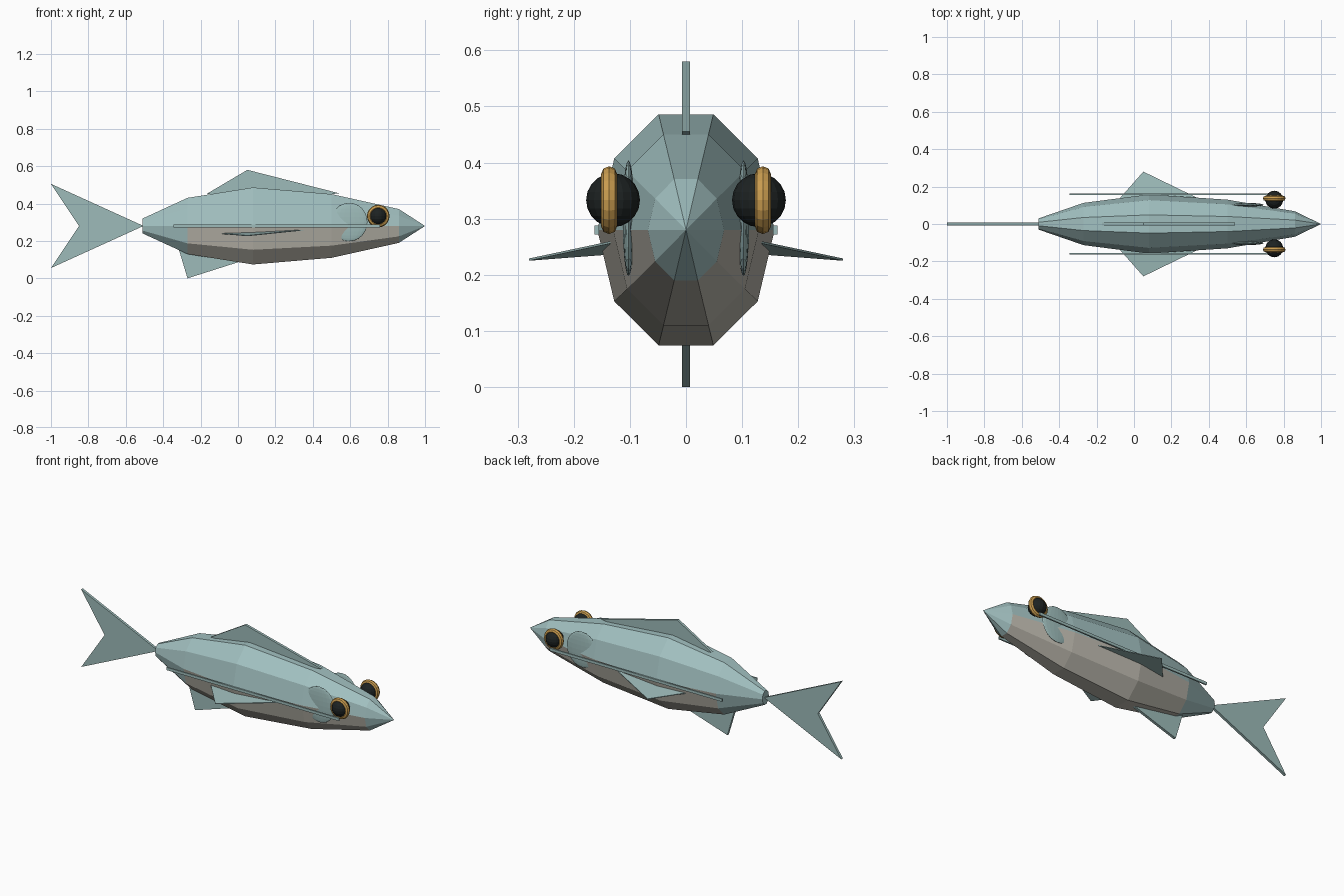
import bpy, bmesh
from math import sin, cos, pi
from mathutils import Matrix, Vector

if "Cube" in bpy.data.objects:
    bpy.data.objects.remove(bpy.data.objects["Cube"])

def material(name, rgb):
    m = bpy.data.materials.new(name)
    m.diffuse_color = (*rgb, 1)
    m.use_nodes = True
    m.node_tree.nodes["Principled BSDF"].inputs["Base Color"].default_value = m.diffuse_color
    return m

TEAL = material("teal_skin", (0.36, 0.53, 0.53))
FIN = material("teal_fin", (0.34, 0.50, 0.49))
BELLY = material("grey_belly", (0.50, 0.48, 0.42))
BLACK = material("eye_black", (0.012, 0.016, 0.016))
GOLD = material("eye_gold", (0.60, 0.34, 0.08))
MID = 0.28  # height of the body axis

def finish(name, bm, *mats):
    bmesh.ops.recalc_face_normals(bm, faces=bm.faces)
    me = bpy.data.meshes.new(name)
    bm.to_mesh(me)
    bm.free()
    for m in mats:
        me.materials.append(m)
    ob = bpy.data.objects.new(name, me)
    bpy.context.collection.objects.link(ob)
    return ob

def plate(name, pts, direction, thick):
    """Flat fin: a polygon thickened evenly about its plane."""
    bm = bmesh.new()
    d = Vector(direction) * thick / 2
    f = bm.faces.new([bm.verts.new(Vector(p) - d) for p in pts])
    new = bmesh.ops.extrude_face_region(bm, geom=[f], use_keep_orig=True)["geom"]
    bmesh.ops.translate(bm, vec=2 * d, verts=[v for v in new if isinstance(v, bmesh.types.BMVert)])
    return finish(name, bm, FIN)

# Body: ten-sided rings closing to a pointed snout
bm = bmesh.new()
N = 10
stations = [(-0.51, 0.030, 0.042), (-0.27, 0.113, 0.158), (0.08, 0.158, 0.2165),
            (0.50, 0.130, 0.179), (0.86, 0.068, 0.095)]
rings = [[bm.verts.new((x, ry * cos(2 * pi * i / N), MID + rz * sin(2 * pi * i / N)))
          for i in range(N)] for x, ry, rz in stations]
for a, b in zip(rings, rings[1:]):
    for i in range(N):
        j = (i + 1) % N
        f = bm.faces.new((a[i], a[j], b[j], b[i]))
        if i >= N // 2 and a is not rings[0]:
            f.material_index = 1
snout = bm.verts.new((1.0, 0, MID))
for i in range(N):
    bm.faces.new((rings[-1][i], rings[-1][(i + 1) % N], snout))
bm.faces.new(rings[0])
finish("body", bm, TEAL, BELLY)

# Upright fins on the centre line
for name, outline in {
    "tail_fin": [(-0.505, MID), (-1.0, 0.505), (-0.85, MID), (-1.0, 0.055)],
    "dorsal_fin": [(-0.17, 0.45), (0.05, 0.58), (0.54, 0.455), (0.5, 0.45)],
    "anal_fin": [(-0.315, 0.15), (-0.27, 0.0), (0.06, 0.105)],
}.items():
    plate(name, [(x, 0, z) for x, z in outline], (0, 1, 0), 0.015)

# Paired parts
for side, s in (("left", -1), ("right", 1)):
    # Side fin
    plate("pectoral_fin_" + side,
          [(-0.10, s * 0.11, 0.240), (0.05, s * 0.28, 0.227), (0.40, s * 0.11, 0.263)],
          (0, 0, 1), 0.004)

    # Side stripe
    bm = bmesh.new()
    bmesh.ops.create_cube(bm, size=1, matrix=Matrix.Translation((0.2075, s * 0.159, MID))
                          @ Matrix.Diagonal((1.105, 0.008, 0.016, 1)))
    finish("side_stripe_" + side, bm, FIN)

    # Gill cover
    bm = bmesh.new()
    bmesh.ops.create_uvsphere(bm, u_segments=20, v_segments=12, radius=1,
                              matrix=Matrix.Translation((0.595, s * 0.1025, 0.301))
                              @ Matrix.Diagonal((0.097, 0.0105, 0.103, 1)))
    finish("gill_cover_" + side, bm, FIN)

    # Eyeball
    bm = bmesh.new()
    bmesh.ops.create_uvsphere(bm, u_segments=16, v_segments=10, radius=0.048,
                              matrix=Matrix.Translation((0.75, s * 0.13, 0.333)))
    finish("eye_" + side, bm, BLACK)

    # Gold eye ring
    bpy.ops.mesh.primitive_torus_add(major_radius=0.046, minor_radius=0.0145,
                                     major_segments=20, minor_segments=8,
                                     location=(0.75, s * 0.137, 0.333), rotation=(pi / 2, 0, 0))
    ring = bpy.context.object
    ring.name = "eye_ring_" + side
    ring.data.materials.append(GOLD)
